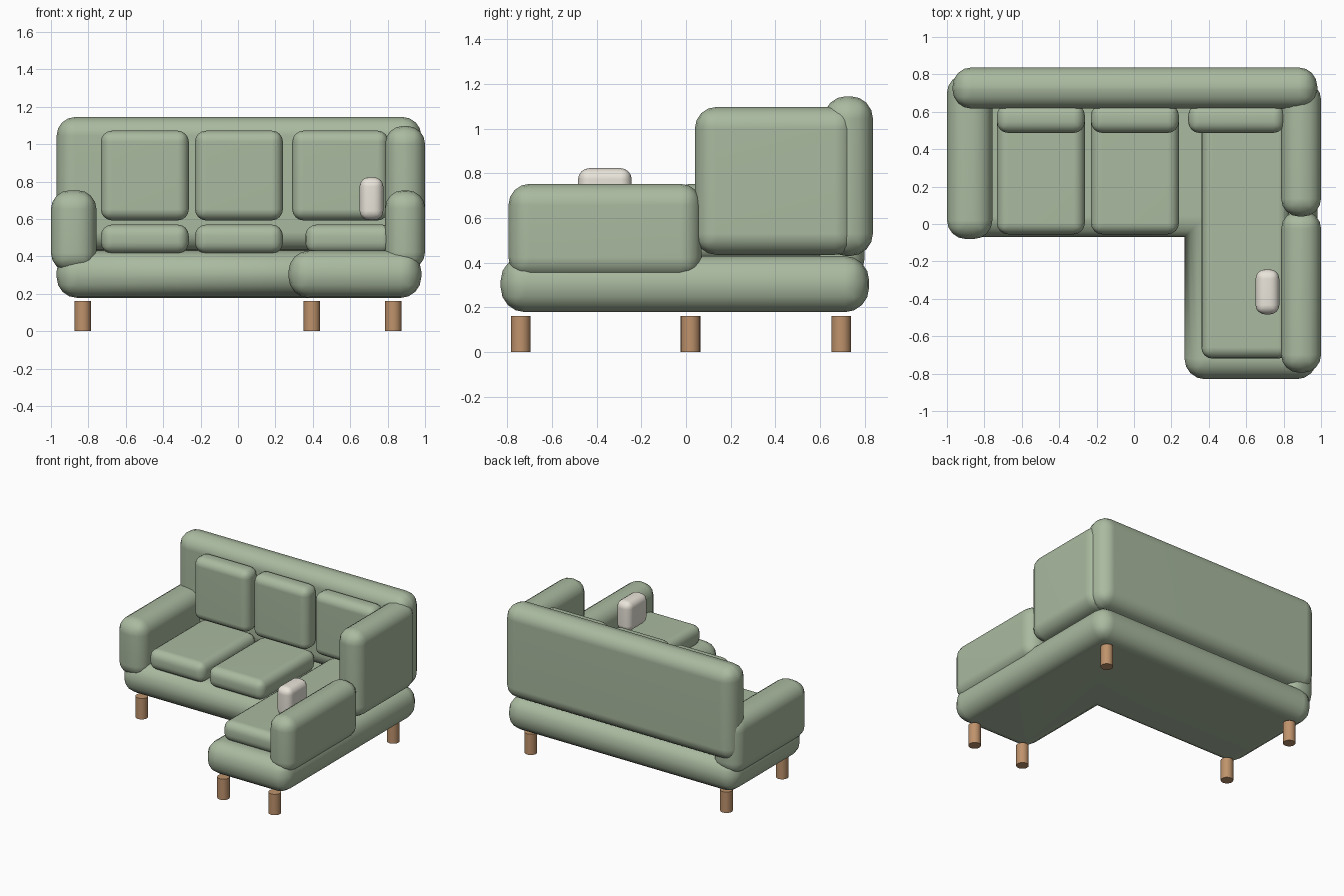
import bpy, bmesh

if "Cube" in bpy.data.objects:
    bpy.data.objects.remove(bpy.data.objects["Cube"])


def material(name, rgb):
    m = bpy.data.materials.new(name)
    m.diffuse_color = (*rgb, 1)
    m.use_nodes = True
    m.node_tree.nodes["Principled BSDF"].inputs["Base Color"].default_value = m.diffuse_color
    return m


GREEN = material("green_fabric", (0.40, 0.49, 0.35))
CREAM = material("cream_fabric", (0.82, 0.78, 0.70))
WOOD = material("wood", (0.52, 0.29, 0.15))


def padded(name, outline, z0, z1, radius, mat=GREEN, segments=4):
    """Extrude an outline and round every convex edge."""
    bm = bmesh.new()
    face = bm.faces.new([bm.verts.new((x, y, z0)) for x, y in outline])
    top = bmesh.ops.extrude_face_region(bm, geom=[face], use_keep_orig=True)
    bmesh.ops.translate(bm, vec=(0, 0, z1 - z0),
                        verts=[g for g in top["geom"] if isinstance(g, bmesh.types.BMVert)])
    bmesh.ops.recalc_face_normals(bm, faces=bm.faces[:])
    bm.normal_update()
    edges = [e for e in bm.edges if e.is_convex]
    bmesh.ops.bevel(bm, geom=edges, offset=radius, offset_type='OFFSET', segments=segments,
                    profile=0.5, affect='EDGES', clamp_overlap=True)
    for f in bm.faces:
        f.smooth = True
    mesh = bpy.data.meshes.new(name)
    bm.to_mesh(mesh)
    bm.free()
    mesh.materials.append(mat)
    ob = bpy.data.objects.new(name, mesh)
    bpy.context.collection.objects.link(ob)
    ob.modifiers.new("flat_panels", 'WEIGHTED_NORMAL')
    return ob


def box(name, x0, x1, y0, y1, z0, z1, radius, mat=GREEN):
    return padded(name, [(x0, y0), (x1, y0), (x1, y1), (x0, y1)], z0, z1, radius, mat)


# L-shaped base with the chaise on the right
padded("base", [(-0.97, -0.07), (0.27, -0.07), (0.27, -0.83), (0.98, -0.83),
                (0.98, 0.82), (-0.97, 0.82)], 0.178, 0.43, 0.11)

# Backrest and arms
box("backrest", -0.97, 0.98, 0.617, 0.837, 0.43, 1.145, 0.10)
box("left_arm", -1.0, -0.757, -0.08, 0.80, 0.318, 0.753, 0.10)
box("right_rear_arm", 0.787, 1.0, 0.04, 0.76, 0.435, 1.097, 0.095)
box("right_front_arm", 0.787, 1.0, -0.795, 0.07, 0.328, 0.753, 0.095)

# Seat cushions
for name, x0, x1, y0 in (("left_seat_cushion", -0.733, -0.263, -0.055),
                         ("middle_seat_cushion", -0.23, 0.24, -0.055),
                         ("chaise_cushion", 0.36, 0.83, -0.72)):
    box(name, x0, x1, y0, 0.62, 0.415, 0.57, 0.06)

# Back cushions
for name, x0, x1 in (("left_back_cushion", -0.733, -0.263),
                     ("middle_back_cushion", -0.23, 0.24),
                     ("right_back_cushion", 0.29, 0.805)):
    box(name, x0, x1, 0.487, 0.64, 0.592, 1.072, 0.06)

# Small throw pillow on the chaise
box("throw_pillow", 0.65, 0.777, -0.483, -0.243, 0.594, 0.823, 0.05, CREAM)

# Round wooden legs
for i, (x, y) in enumerate([(-0.83, 0.02), (-0.83, 0.695), (0.83, 0.695),
                            (0.395, -0.74), (0.83, -0.74)]):
    bpy.ops.mesh.primitive_cylinder_add(vertices=20, radius=0.044, depth=0.16,
                                        location=(x, y, 0.08))
    leg = bpy.context.object
    leg.name = f"leg_{i + 1}"
    leg.data.materials.append(WOOD)
    bpy.ops.object.shade_smooth_by_angle()
